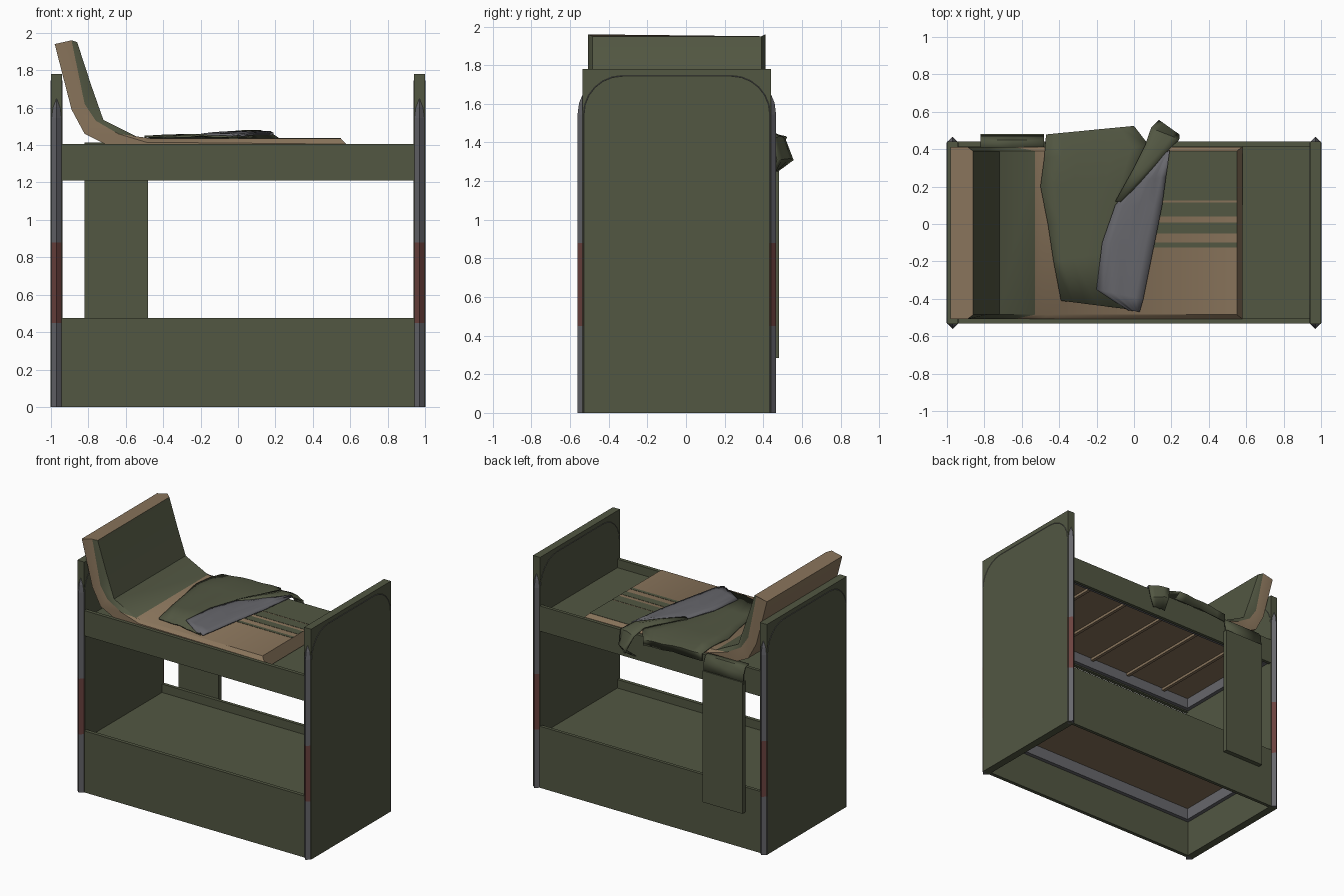
import bpy, bmesh, math

if "Cube" in bpy.data.objects:
    bpy.data.objects.remove(bpy.data.objects["Cube"])


def material(name, rgb):
    m = bpy.data.materials.new(name)
    m.diffuse_color = (*rgb, 1)
    m.use_nodes = True
    m.node_tree.nodes["Principled BSDF"].inputs["Base Color"].default_value = m.diffuse_color
    return m


GREEN = material("olive_green", (0.085, 0.095, 0.055))
BROWN = material("tan_brown", (0.25, 0.175, 0.105))
GREY = material("steel_grey", (0.135, 0.135, 0.15))
RED = material("faded_red", (0.15, 0.055, 0.05))


def finish(name, bm, mats, smooth=False):
    bmesh.ops.recalc_face_normals(bm, faces=bm.faces)
    me = bpy.data.meshes.new(name)
    bm.to_mesh(me)
    bm.free()
    for m in mats:
        me.materials.append(m)
    if smooth:
        for p in me.polygons:
            p.use_smooth = True
        me.set_sharp_from_angle(angle=math.radians(35))
    ob = bpy.data.objects.new(name, me)
    bpy.context.collection.objects.link(ob)
    return ob


def box(name, x0, x1, y0, y1, z0, z1, mat):
    bm = bmesh.new()
    bmesh.ops.create_cube(bm, size=1)
    for v in bm.verts:
        v.co = ((x0 + x1) / 2 + v.co.x * (x1 - x0),
                (y0 + y1) / 2 + v.co.y * (y1 - y0),
                (z0 + z1) / 2 + v.co.z * (z1 - z0))
    return finish(name, bm, [mat])


def post_frame(name, cx):
    """Diamond-section tube bent into an upside-down U in the yz plane."""
    r, ya, yb, top, rad = 0.0315, -0.53, 0.435, 1.745, 0.2
    path = [(ya, z, -1, 0) for z in (0, 0.45, 0.88)]
    for i in range(7):
        a = math.pi - i * math.pi / 12
        path.append((ya + rad + rad * math.cos(a), top - rad + rad * math.sin(a),
                     math.cos(a), math.sin(a)))
    mid = ya + yb
    path += [(mid - y, z, -ny, nz) for y, z, ny, nz in reversed(path)]
    bm = bmesh.new()
    rings = [[bm.verts.new(c) for c in ((cx - r, y, z), (cx, y + ny * r, z + nz * r),
                                        (cx + r, y, z), (cx, y - ny * r, z - nz * r))]
             for y, z, ny, nz in path]
    for a, b in zip(rings, rings[1:]):
        for i in range(4):
            j = (i + 1) % 4
            f = bm.faces.new((a[i], a[j], b[j], b[i]))
            # red painted bands on the legs
            f.material_index = int(0.45 < f.calc_center_median().z < 0.88)
    bm.faces.new(rings[0])
    bm.faces.new(rings[-1])
    finish(name, bm, [GREY, RED])


def cloth(name, rows, mat, cols=6, bump=0.012, thick=0.01):
    """Sheet lofted from rows of (left x, left y, right x, right y, z)."""
    bm = bmesh.new()
    grid = []
    for k, (xl, yl, xr, yr, z) in enumerate(rows):
        line = []
        for i in range(cols + 1):
            t = i / cols
            line.append(bm.verts.new((xl + (xr - xl) * t, yl + (yr - yl) * t,
                                      z + bump * math.sin(t * math.pi) * (0.6 + 0.4 * math.cos(i * 2.2 + k)))))
        grid.append(line)
    for a, b in zip(grid, grid[1:]):
        for i in range(cols):
            bm.faces.new((a[i], a[i + 1], b[i + 1], b[i]))
    ob = finish(name, bm, [mat], True)
    s = ob.modifiers.new("thickness", 'SOLIDIFY')
    s.thickness = thick
    s.offset = 0


# End boards and their tube frames
for side, s in (("left", -1), ("right", 1)):
    xs = sorted((s * 0.94, s * 0.9995))
    box(side + "_end_board", *xs, -0.535, 0.44, 0, 1.78, GREEN)
    post_frame(side + "_post_frame", s * 0.97)

# Side boards for both bunks, with steel frames inside
for level, z0, z1, f0, f1 in (("lower", 0, 0.475, 0.28, 0.38), ("upper", 1.21, 1.405, 1.22, 1.31)):
    box(level + "_front_board", -0.94, 0.94, -0.533, -0.505, z0, z1, GREEN)
    box(level + "_back_board", -0.94, 0.94, 0.415, 0.44, z0, z1, GREEN)
    box(level + "_front_frame", -0.94, 0.94, -0.505, -0.475, f0, f1, GREY)
    box(level + "_back_frame", -0.94, 0.94, 0.385, 0.415, f0, f1, GREY)
    box(level + "_left_frame", -0.94, -0.91, -0.475, 0.385, f0, f1, GREY)
    box(level + "_right_frame", 0.91, 0.94, -0.475, 0.385, f0, f1, GREY)
    box(level + "_bed_base", -0.94, 0.94, -0.505, 0.415, f1 - 0.01, f1 + 0.01, BROWN)
    box(level + "_bed_cover", -0.94, 0.94, -0.505, 0.415, f1 + 0.01, f1 + 0.03, GREEN)

# Ribs under the upper bunk
for i in range(5):
    x = -0.68 + i * 0.34
    box("bed_rib_%d" % (i + 1), x - 0.012, x + 0.012, -0.475, 0.385, 1.28, 1.30, BROWN)

# Mattress, bent up against the left end: (outer, rim, inner) profile stations
stations = [((-.98, 1.94), (-.89, 1.96), (-.86, 1.95)),
            ((-.89, 1.59), (-.82, 1.62), (-.785, 1.72)),
            ((-.82, 1.46), (-.76, 1.53), (-.72, 1.535)),
            ((-.71, 1.405), (-.64, 1.46), (-.53, 1.44)),
            ((-.50, 1.35), (-.49, 1.415), (-.46, 1.435)),
            ((.58, 1.35), (.58, 1.405), (.55, 1.435))]
bm = bmesh.new()
rings = []
for o, r, n in stations:
    pts = [(o, -.508), (r, -.508), (n, -.485), (n, .39), (r, .412), (o, .412)]
    rings.append([bm.verts.new((p[0], y, p[1])) for p, y in pts])
for k, (a, b) in enumerate(zip(rings, rings[1:])):
    for i in range(6):
        j = (i + 1) % 6
        f = bm.faces.new((a[i], a[j], b[j], b[i]))
        f.material_index = int(k < 3 and i in (1, 2, 3))   # green lining on the raised part
bm.faces.new(rings[0])
bm.faces.new(rings[-1])
finish("mattress", bm, [BROWN, GREEN], True)

# Worn green cover strips on the mattress
for i, (y0, y1) in enumerate(((.125, .39), (.04, .115), (-.05, .008), (-.125, -.10))):
    box("cover_strip_%d" % (i + 1), -0.05, 0.55, y0, y1, 1.433, 1.437, GREEN)

# Rumpled blanket, its grey turned-back lining and the bunched corner
cloth("blanket", [(-.47, .472, .02, .49, 1.37), (-.47, .475, 0, .52, 1.425), (-.48, .35, .08, .42, 1.445),
                  (-.50, .20, .02, .24, 1.445), (-.46, 0, -.06, .08, 1.445),
                  (-.43, -.2, -.12, -.15, 1.445), (-.39, -.41, 0, -.46, 1.442)], GREEN)
cloth("blanket_lining", [(.16, .375, .19, .395, 1.46), (0, .23, .17, .25, 1.46), (-.10, .10, .15, .10, 1.46),
                         (-.17, -.1, .11, -.1, 1.46), (-.20, -.35, .05, -.4, 1.455),
                         (-.03, -.46, .03, -.47, 1.45)], GREY)
cloth("blanket_corner", [(-.10, .12, -.07, .12, 1.46), (0, .30, .06, .25, 1.465), (.06, .42, .17, .38, 1.465),
                         (.09, .51, .24, .45, 1.42), (.13, .553, .24, .475, 1.31),
                         (.10, .47, .20, .46, 1.25)], GREEN, 4)

# Towel hanging over the back
box("hanging_towel", -0.82, -0.48, 0.446, 0.482, 0.285, 1.30, GREEN)
cloth("towel_top", [(-.82, .47, -.48, .47, 1.28), (-.82, .465, -.48, .465, 1.36),
                    (-.82, .445, -.48, .445, 1.405), (-.82, .40, -.48, .40, 1.41)], GREEN, 2, 0)
